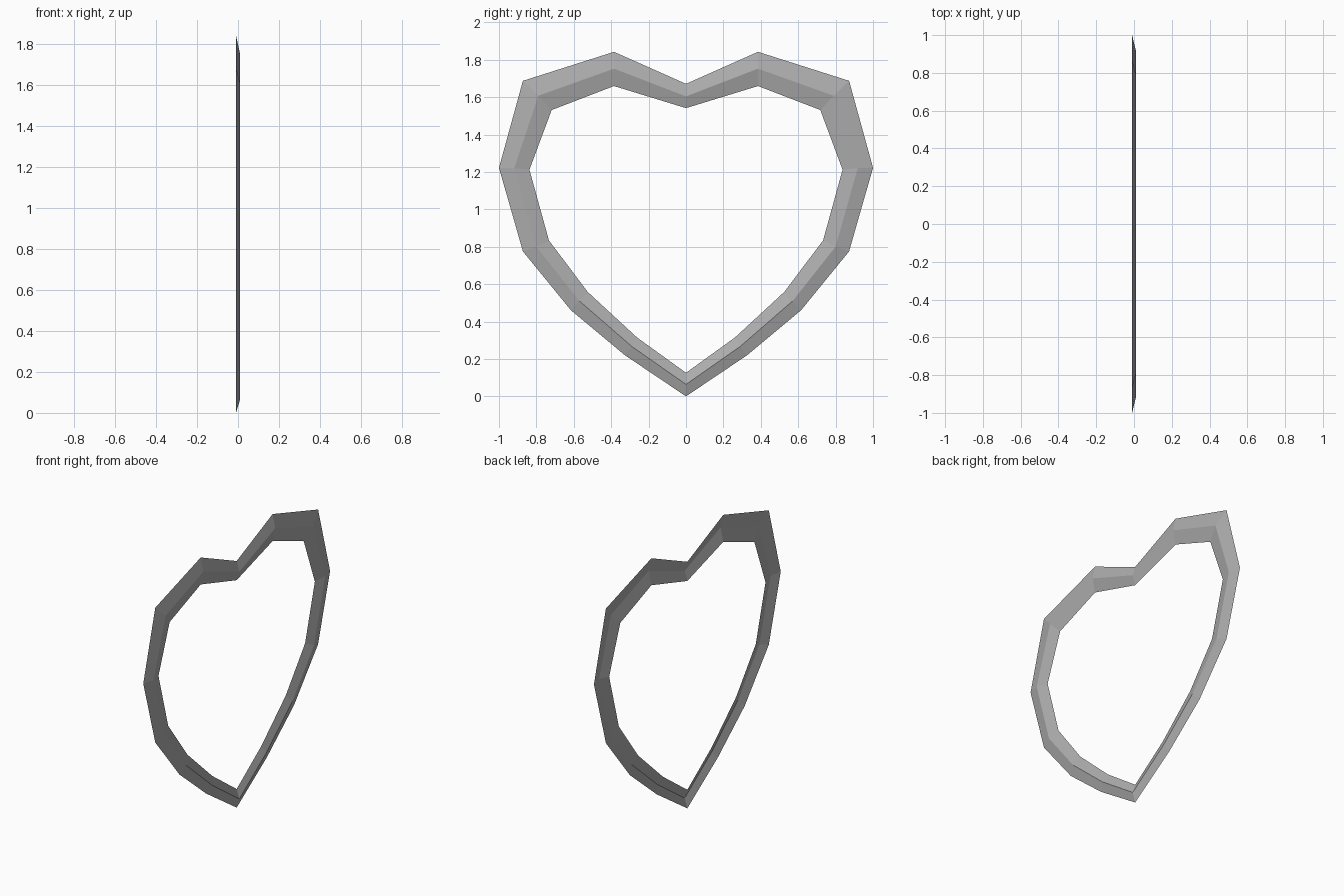
import bpy, bmesh

if "Cube" in bpy.data.objects:
    bpy.data.objects.remove(bpy.data.objects["Cube"])

# Half outlines (y, z) from the top notch round to the bottom tip
outer = [(0, 1.671), (.385, 1.842), (.872, 1.687), (1, 1.222),
         (.872, .775), (.615, .46), (.327, .22), (0, 0)]
ridge = [(0, 1.604), (.385, 1.752), (.79, 1.607), (.918, 1.22),
         (.80, .80), (.57, .51), (.29, .267), (0, .064)]
inner = [(0, 1.541), (.385, 1.659), (.718, 1.531), (.837, 1.212),
         (.733, .834), (.525, .558), (.262, .315), (0, .126)]

# Thin open bevelled band: raised ridge between outer and inner edges
bm = bmesh.new()
rows = [[bm.verts.new((x, y, z)) for y, z in line]
        for x, line in ((-.01, outer), (.01, ridge), (-.01, inner))]
for a, b in zip(rows, rows[1:]):
    for i in range(len(a) - 1):
        bm.faces.new((a[i], b[i], b[i + 1], a[i + 1]))

# Mirror the half band to complete the heart
geom = bm.verts[:] + bm.edges[:] + bm.faces[:]
bmesh.ops.mirror(bm, geom=geom, axis='Y', merge_dist=.0001)
bmesh.ops.remove_doubles(bm, verts=bm.verts, dist=.0001)
bmesh.ops.recalc_face_normals(bm, faces=bm.faces)
bm.normal_update()
if sum(f.normal.x for f in bm.faces) < 0:
    bmesh.ops.reverse_faces(bm, faces=bm.faces)

mesh = bpy.data.meshes.new("heart_frame")
bm.to_mesh(mesh)
bm.free()

# Mid grey metal
grey = bpy.data.materials.new("mid_grey")
grey.diffuse_color = (.42, .42, .42, 1)
grey.use_nodes = True
grey.node_tree.nodes["Principled BSDF"].inputs["Base Color"].default_value = grey.diffuse_color
mesh.materials.append(grey)
bpy.context.collection.objects.link(bpy.data.objects.new("heart_frame", mesh))
